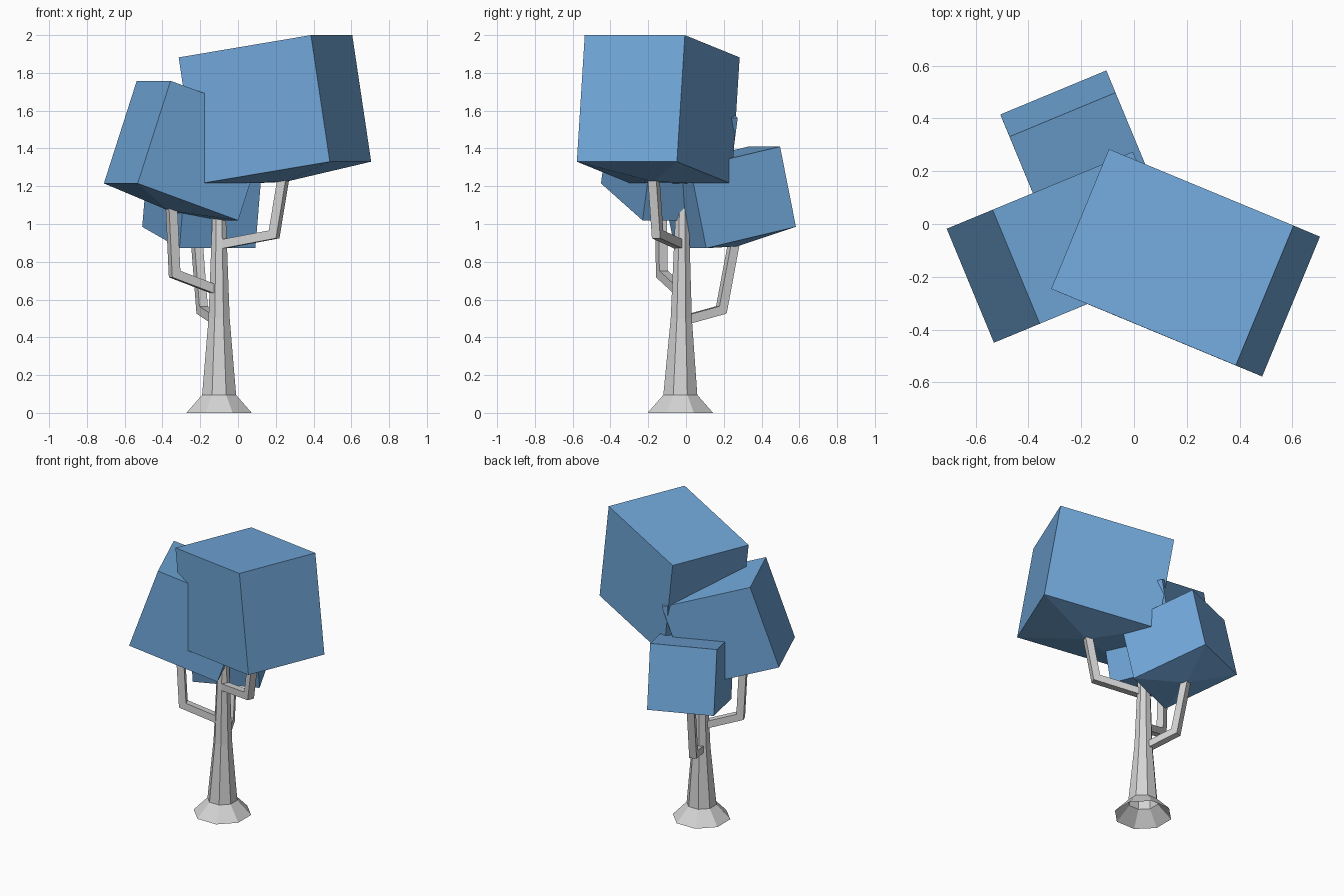
import bpy, bmesh, math
from mathutils import Vector

if "Cube" in bpy.data.objects:
    bpy.data.objects.remove(bpy.data.objects["Cube"])


def material(name, rgb):
    m = bpy.data.materials.new(name)
    m.diffuse_color = (*rgb, 1)
    m.use_nodes = True
    m.node_tree.nodes["Principled BSDF"].inputs["Base Color"].default_value = m.diffuse_color
    return m


BLUE = material("leaf_blue", (0.165, 0.39, 0.70))
GREY = material("bark_grey", (0.66, 0.66, 0.66))


def add_object(name, verts, faces, mat):
    mesh = bpy.data.meshes.new(name)
    mesh.from_pydata([tuple(v) for v in verts], [], faces)
    bm = bmesh.new()
    bm.from_mesh(mesh)
    bmesh.ops.recalc_face_normals(bm, faces=bm.faces)
    bm.to_mesh(mesh)
    bm.free()
    mesh.materials.append(mat)
    ob = bpy.data.objects.new(name, mesh)
    bpy.context.collection.objects.link(ob)
    return ob


def loft(name, rings, mat, cap_start, cap_end):
    """Skin a list of equal-length vertex rings."""
    n = len(rings[0])
    verts = [v for r in rings for v in r]
    faces = [(k * n + i, k * n + (i + 1) % n, (k + 1) * n + (i + 1) % n, (k + 1) * n + i)
             for k in range(len(rings) - 1) for i in range(n)]
    if cap_start:
        faces.append(tuple(range(n))[::-1])
    if cap_end:
        faces.append(tuple(range(len(verts) - n, len(verts))))
    return add_object(name, verts, faces, mat)


# Trunk: eight-sided, flared foot, open underneath
def octagon(x, y, z, half):
    r = half / math.cos(math.pi / 8)
    return [Vector((x + r * math.cos(math.pi / 8 + i * math.pi / 4),
                    y + r * math.sin(math.pi / 8 + i * math.pi / 4), z)) for i in range(8)]


loft("trunk", [octagon(-0.10, -0.03, 0.0, 0.173),
               octagon(-0.10, -0.03, 0.095, 0.09),
               octagon(-0.10, -0.025, 0.5, 0.056),
               octagon(-0.10, -0.02, 1.12, 0.033)], GREY, False, True)


# Branches: square bent limbs leaving the trunk outwards
def branch(name, angle, profile, half=0.024):
    """profile: (distance from trunk axis, z) points along the limb."""
    out = Vector((math.cos(angle), math.sin(angle), 0))
    side = Vector((-out.y, out.x, 0))
    up = Vector((0, 0, 1))
    base = Vector((-0.10, -0.03, 0))
    pts = [base + out * d + up * z for d, z in profile]
    tangents = [(b - a).normalized() for a, b in zip(pts, pts[1:])]
    rings = []
    for i, p in enumerate(pts):
        t0, t1 = tangents[max(i - 1, 0)], tangents[min(i, len(tangents) - 1)]
        n = side.cross((t0 + t1).normalized())
        n *= half / math.sqrt((1 + t0.dot(t1)) / 2)      # mitre the elbow
        s = side * half
        rings.append([p + n + s, p + n - s, p - n - s, p - n + s])
    loft(name, rings, GREY, True, True)


A = math.radians(22.5)
branch("branch_right", -A, [(0.0, 0.89), (0.315, 0.945), (0.375, 1.28)])
branch("branch_left", math.pi + A, [(0.0, 0.645), (0.255, 0.735), (0.275, 1.13)])
branch("branch_back", math.pi / 2 + A, [(0.0, 0.485), (0.235, 0.545), (0.315, 0.94)])


# Crowns: leaning boxes whose underside is a shallow point above the branch
def crown(name, corner, across, length, height, dip=0.048):
    o, a, l, h = map(Vector, (corner, across, length, height))
    low = [o, o + a, o + a + l, o + l]
    tip = o + (a + l) / 2 - h.normalized() * dip
    faces = [(4, 5, 6, 7)]
    for i in range(4):
        j = (i + 1) % 4
        faces += [(i, j, j + 4, i + 4), (j, i, 8)]
    add_object(name, low + [v + h for v in low] + [tip], faces, BLUE)


crown("crown_right", (0.705, -0.048, 1.33), (-0.219, -0.53, 0),
      (-0.70, 0.29, -0.118), (-0.10, 0.042, 0.67))
crown("crown_left", (-0.71, -0.018, 1.215), (0.179, -0.432, 0),
      (0.532, 0.22, -0.196), (0.174, 0.072, 0.543))
crown("crown_back", (-0.507, 0.415, 0.985), (0.402, 0.167, 0),
      (0.197, -0.475, -0.113), (0.035, -0.084, 0.425))
